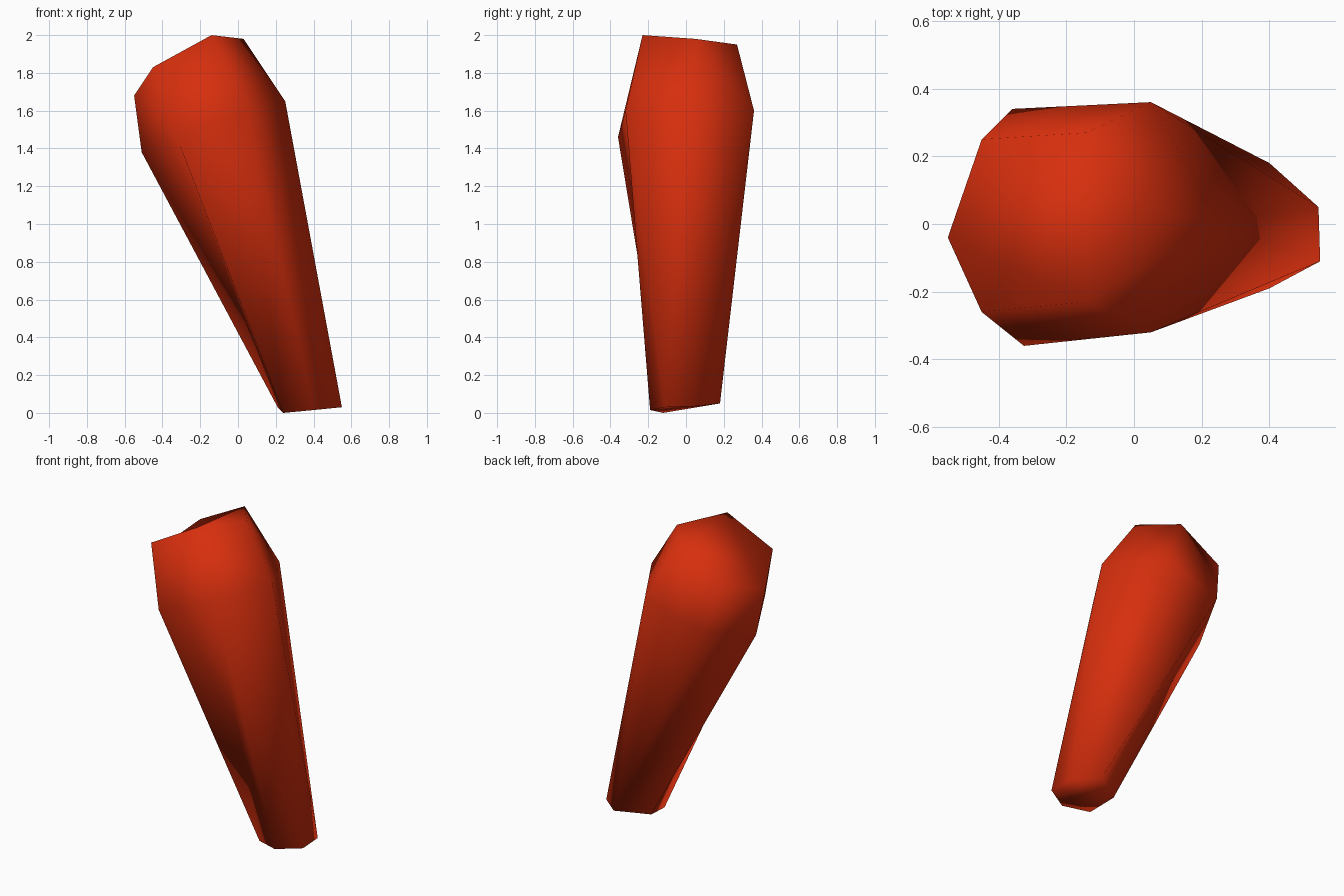
import bpy, bmesh

if "Cube" in bpy.data.objects:
    bpy.data.objects.remove(bpy.data.objects["Cube"])

# Three six-sided rings of the tapered, leaning limb, in matching order
foot_ring = [(0.55, -0.11, 0.03), (0.545, 0.05, 0.035), (0.40, 0.18, 0.05),
             (0.21, 0.06, 0.03), (0.24, -0.12, 0.0), (0.40, -0.19, 0.015)]
shoulder_ring = [(0.25, 0.0, 1.65), (0.05, 0.36, 1.60), (-0.36, 0.34, 1.49),
                 (-0.51, 0.0, 1.38), (-0.325, -0.36, 1.46), (0.05, -0.32, 1.60)]
top_ring = [(0.03, 0.05, 1.98), (-0.14, 0.27, 1.95), (-0.45, 0.25, 1.79),
            (-0.55, -0.04, 1.68), (-0.45, -0.26, 1.83), (-0.14, -0.23, 2.0)]

bm = bmesh.new()
foot, shoulder, top = ([bm.verts.new(co) for co in ring]
                       for ring in (foot_ring, shoulder_ring, top_ring))


def bridge(lower, upper, hollow=()):
    """Join two rings with triangle pairs; sides in hollow fold inwards."""
    for i in range(6):
        a, b = lower[i], lower[(i + 1) % 6]
        c, d = upper[(i + 1) % 6], upper[i]
        # d below the plane of a, b, c means the fold a-c points outwards
        normal = (b.co - a.co).cross(c.co - a.co)
        outward = normal.dot(d.co - a.co) < 0
        if outward != (i in hollow):
            tris = ((a, b, c), (a, c, d))
        else:
            tris = ((a, b, d), (b, c, d))
        for t in tris:
            bm.faces.new(t)


def cap(ring, start):
    """Close a ring with a centre triangle and three corner triangles."""
    r = ring[start:] + ring[:start]
    bm.faces.new((r[0], r[2], r[4]))
    for i in (0, 2, 4):
        bm.faces.new((r[i], r[i + 1], r[(i + 2) % 6]))


# Twisted long sides, shoulder band and end caps
bridge(foot, shoulder, hollow=(2, 3, 4))
bridge(shoulder, top)
cap(top, 1)
cap(foot, 0)
bmesh.ops.recalc_face_normals(bm, faces=bm.faces[:])
for f in bm.faces:
    f.smooth = True

mesh = bpy.data.meshes.new("tapered_limb")
bm.to_mesh(mesh)
bm.free()

# Single red colour
red = bpy.data.materials.new("orange_red")
red.diffuse_color = (0.68, 0.028, 0.004, 1.0)
red.use_nodes = True
red.node_tree.nodes["Principled BSDF"].inputs["Base Color"].default_value = red.diffuse_color
mesh.materials.append(red)

limb = bpy.data.objects.new("tapered_limb", mesh)
bpy.context.collection.objects.link(limb)
